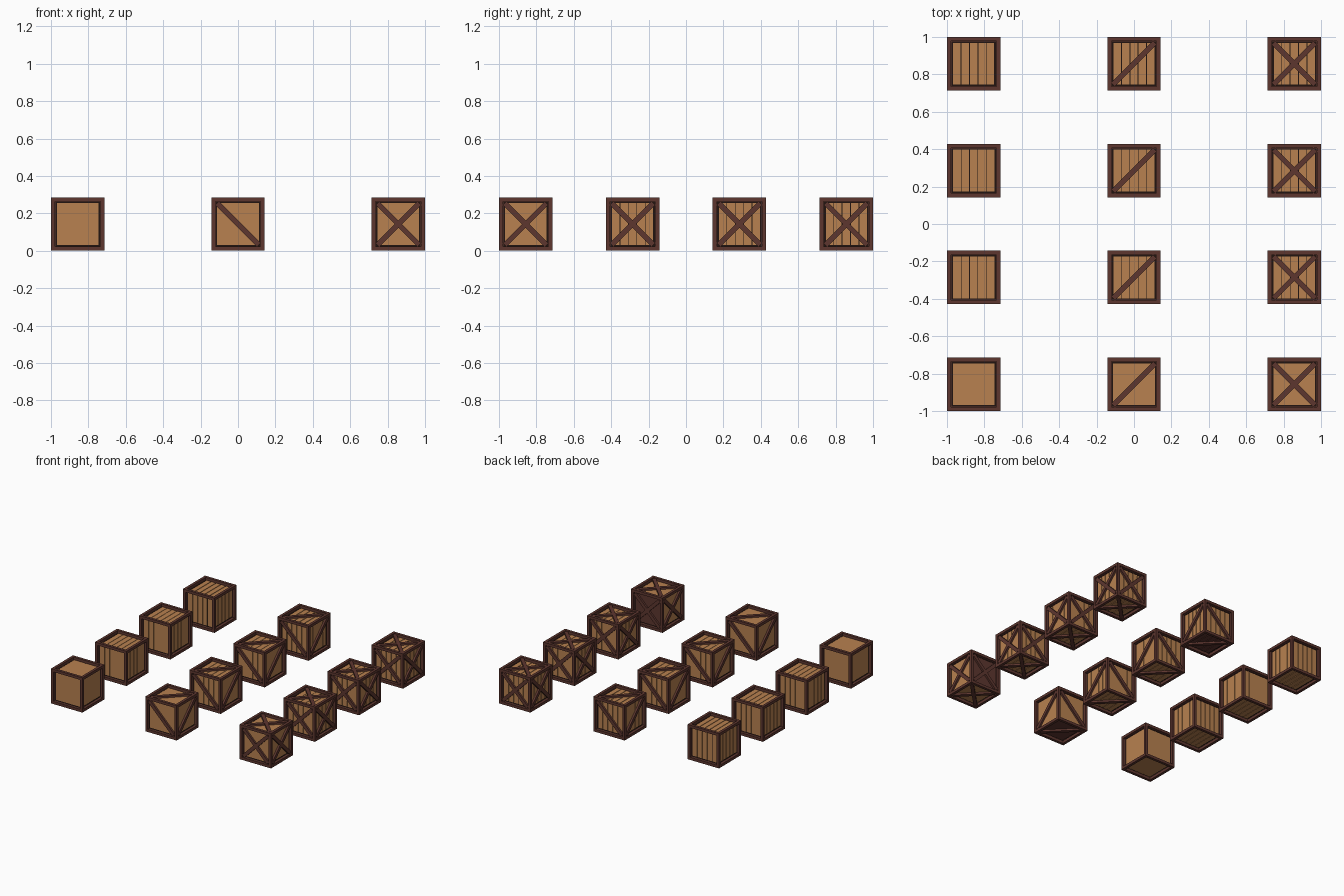
import bpy
import bmesh
from math import pi
from mathutils import Matrix, Vector

if "Cube" in bpy.data.objects:
    bpy.data.objects.remove(bpy.data.objects["Cube"], do_unlink=True)

HALF = 1 / 7          # half the crate size
RIM = 0.031           # width of the frame beams
RECESS = 0.024        # depth of the dark core behind the boards
INNER = HALF - RIM    # half the opening inside the frame
BOARD = 0.006         # board thickness
BRACE = 0.028         # brace width


def make_material(name, color):
    mat = bpy.data.materials.new(name)
    mat.use_nodes = True
    mat.diffuse_color = color
    mat.node_tree.nodes["Principled BSDF"].inputs["Base Color"].default_value = color
    return mat


light_wood = make_material("light wood", (0.48, 0.22, 0.08, 1))
dark_wood = make_material("dark wood", (0.11, 0.037, 0.028, 1))
gap_shade = make_material("gap shade", (0.015, 0.007, 0.005, 1))


def finish(bm, name, center, mats):
    mesh = bpy.data.meshes.new(name)
    bm.to_mesh(mesh)
    bm.free()
    for mat in mats:
        mesh.materials.append(mat)
    obj = bpy.data.objects.new(name, mesh)
    obj.location = center
    bpy.context.collection.objects.link(obj)


def face_matrix(normal):
    """Local x across the face, y along the boards, z outward."""
    n = Vector(normal)
    v = Vector((0, 1, 0)) if n.z else Vector((0, 0, 1))
    u = v.cross(n)
    return Matrix((u, v, n)).transposed().to_4x4()


def add_box(bm, matrix, center, size, mat=0):
    m = matrix @ Matrix.Translation(center) @ Matrix.Diagonal((*size, 1))
    made = bmesh.ops.create_cube(bm, size=1, matrix=m)
    for face in {f for vert in made["verts"] for f in vert.link_faces}:
        face.material_index = mat


def add_brace(bm, matrix, sign):
    base, top = HALF - RECESS, HALF - 0.003
    turn = matrix @ Matrix.Rotation(sign * pi / 4, 4, "Z")
    length = 2 * INNER * 2 ** 0.5
    add_box(bm, turn, (0, 0, (base + top) / 2), (length, BRACE, top - base))


SIDES = {"front": (0, -1, 0), "back": (0, 1, 0), "right": (1, 0, 0),
         "left": (-1, 0, 0), "top": (0, 0, 1), "bottom": (0, 0, -1)}
STYLES = ["plain", "diagonal", "cross"]
# Sides whose boards are in the dark wood: (style, row, side)
DARK_SIDES = {("cross", 0, "back"), ("diagonal", 0, "bottom"), ("diagonal", 3, "bottom")}


def build_crate(style, row, center):
    label = f"{style}_crate_{row + 1}"

    # Frame: a cube with every face inset and pushed in
    bm = bmesh.new()
    bmesh.ops.create_cube(bm, size=2 * HALF)
    faces = bm.faces[:]
    bmesh.ops.inset_individual(bm, faces=faces, thickness=RIM)
    bmesh.ops.inset_individual(bm, faces=faces, thickness=0, depth=-RECESS)
    for face in faces:
        face.material_index = 1
    finish(bm, label + "_frame", center, [dark_wood, gap_shade])

    # Boards: one panel in the first row, five boards in the others
    bm = bmesh.new()
    count = 5 if row else 1
    gap = (0, 0.003, 0.003, 0.005)[row]
    pitch = 2 * INNER / count
    for side, normal in SIDES.items():
        mat = int((style, row, side) in DARK_SIDES)
        for i in range(count):
            x = (i + 0.5) * pitch - INNER
            add_box(bm, face_matrix(normal), (x, 0, HALF - RECESS + BOARD / 2),
                    (pitch - gap, 2 * INNER, BOARD), mat)
    finish(bm, label + "_boards", center, [light_wood, dark_wood])

    # Braces: diagonals that meet at alternate corners, or crosses
    if style == "plain":
        return
    bm = bmesh.new()
    for normal in SIDES.values():
        matrix = face_matrix(normal)
        corner = matrix @ Vector((1, 1, 1))
        sign = 1 if corner.x * corner.y * corner.z > 0 else -1
        add_brace(bm, matrix, sign)
        if style == "cross":
            add_brace(bm, matrix, -sign)
    finish(bm, label + "_braces", center, [dark_wood])


# Grid of crates: one style per column, four rows
for column, style in enumerate(STYLES):
    for row in range(4):
        build_crate(style, row, ((column - 1) * 6 * HALF, (row - 1.5) * 4 * HALF, HALF))
